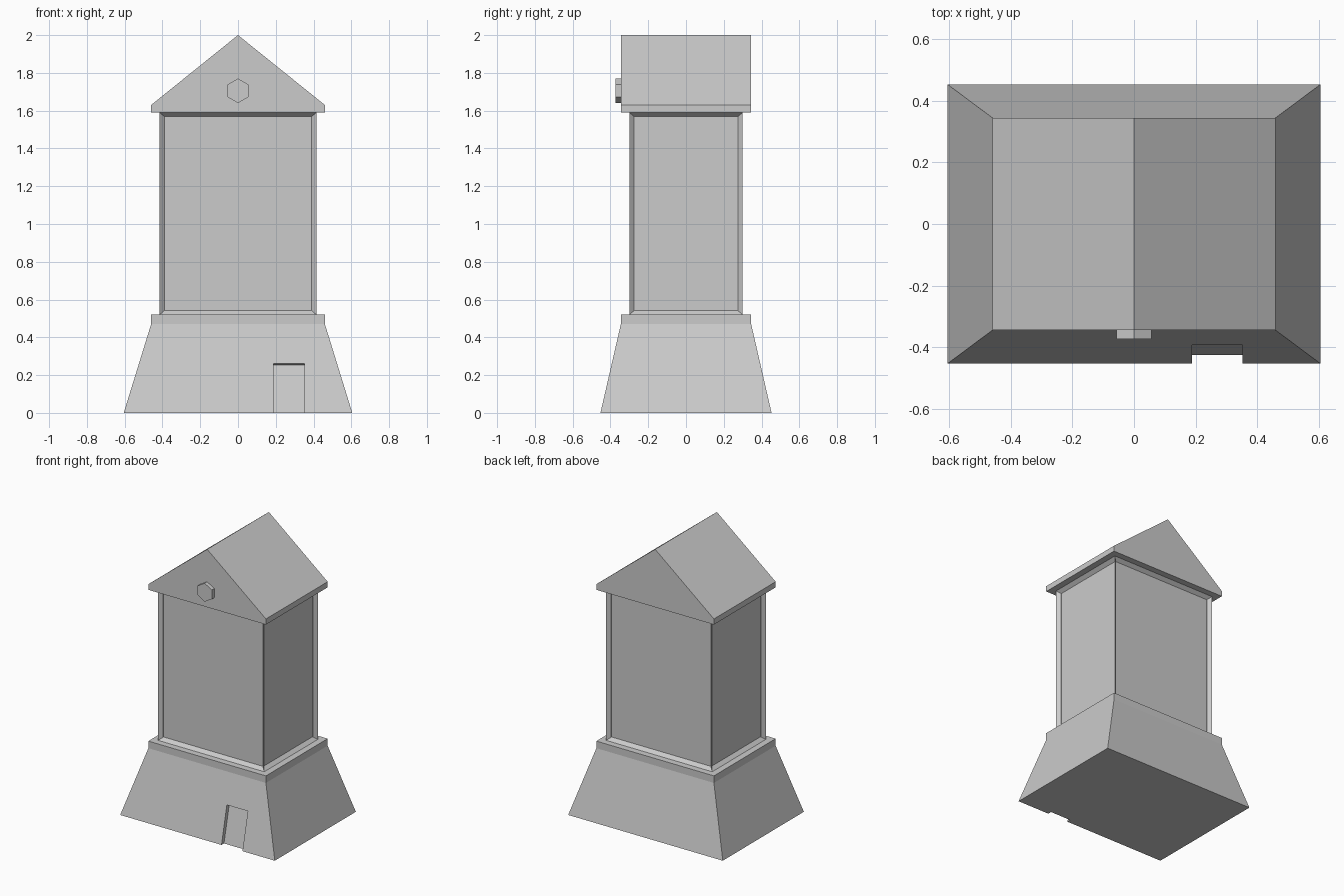
import bpy
import bmesh
from math import radians
from mathutils import Matrix

default_cube = bpy.data.objects.get("Cube")
if default_cube:
    bpy.data.objects.remove(default_cube, do_unlink=True)

# One plain stone grey for the whole tower
stone = bpy.data.materials.new("stone grey")
stone.use_nodes = True
GREY = (0.6, 0.6, 0.6, 1)
stone.diffuse_color = GREY
stone.node_tree.nodes["Principled BSDF"].inputs["Base Color"].default_value = GREY


def add_object(name, bm):
    bmesh.ops.recalc_face_normals(bm, faces=bm.faces)
    mesh = bpy.data.meshes.new(name)
    bm.to_mesh(mesh)
    bm.free()
    mesh.materials.append(stone)
    obj = bpy.data.objects.new(name, mesh)
    bpy.context.collection.objects.link(obj)
    return obj


def stacked(rings):
    """Solid through rectangles given as (half width, half depth, height)."""
    bm = bmesh.new()
    loops = [[bm.verts.new((sx * w, sy * d, z))
              for sx, sy in ((-1, -1), (1, -1), (1, 1), (-1, 1))]
             for w, d, z in rings]
    for low, high in zip(loops, loops[1:]):
        for i in range(4):
            j = (i + 1) % 4
            bm.faces.new((low[i], low[j], high[j], high[i]))
    bm.faces.new(loops[0][::-1])
    bm.faces.new(loops[-1])
    return bm


def prism(points, offset):
    """Solid from an outline of 3D points pushed along an offset."""
    bm = bmesh.new()
    face = bm.faces.new([bm.verts.new(p) for p in points])
    result = bmesh.ops.extrude_face_region(bm, geom=[face], use_keep_orig=True)
    moved = [v for v in result["geom"] if isinstance(v, bmesh.types.BMVert)]
    bmesh.ops.translate(bm, verts=moved, vec=offset)
    return bm


# Flared base with an upright collar
base = add_object("flared_base", stacked([
    (0.605, 0.453, 0), (0.46, 0.345, 0.47), (0.46, 0.345, 0.52)]))

# Doorway sunk square to the sloping front
doorway = [(-0.588, 0.305), (-0.366, 0.254), (-0.448, -0.1), (-0.7, -0.1)]
cutter = add_object("doorway_cutter", prism(
    [(0.188, y, z) for y, z in doorway], (0.164, 0, 0)))
cutter.hide_render = True
cutter.hide_viewport = True
cutter.display_type = 'WIRE'
cut = base.modifiers.new("doorway", 'BOOLEAN')
cut.operation = 'DIFFERENCE'
cut.solver = 'EXACT'
cut.object = cutter

# Tower body with a recessed panel on each wall
body = stacked([(0.415, 0.3, 0.52), (0.415, 0.3, 1.59)])
bmesh.ops.recalc_face_normals(body, faces=body.faces)
walls = [f for f in body.faces if abs(f.normal.z) < 0.5]
bmesh.ops.inset_individual(body, faces=walls, thickness=0.03, depth=-0.025)
add_object("panelled_body", body)

# Gabled roof with short upright eaves
gable = [(-0.46, 1.59), (0.46, 1.59), (0.46, 1.63), (0, 2), (-0.46, 1.63)]
add_object("gabled_roof", prism([(x, -0.345, z) for x, z in gable], (0, 0.69, 0)))

# Six-sided boss on the front gable
boss = bmesh.new()
bmesh.ops.create_cone(boss, cap_ends=True, segments=6, radius1=0.065,
                      radius2=0.065, depth=0.04)
bmesh.ops.transform(boss, verts=boss.verts, matrix=Matrix.Translation((0, -0.353, 1.705))
                    @ Matrix.Rotation(radians(90), 4, 'X'))
add_object("gable_boss", boss)
